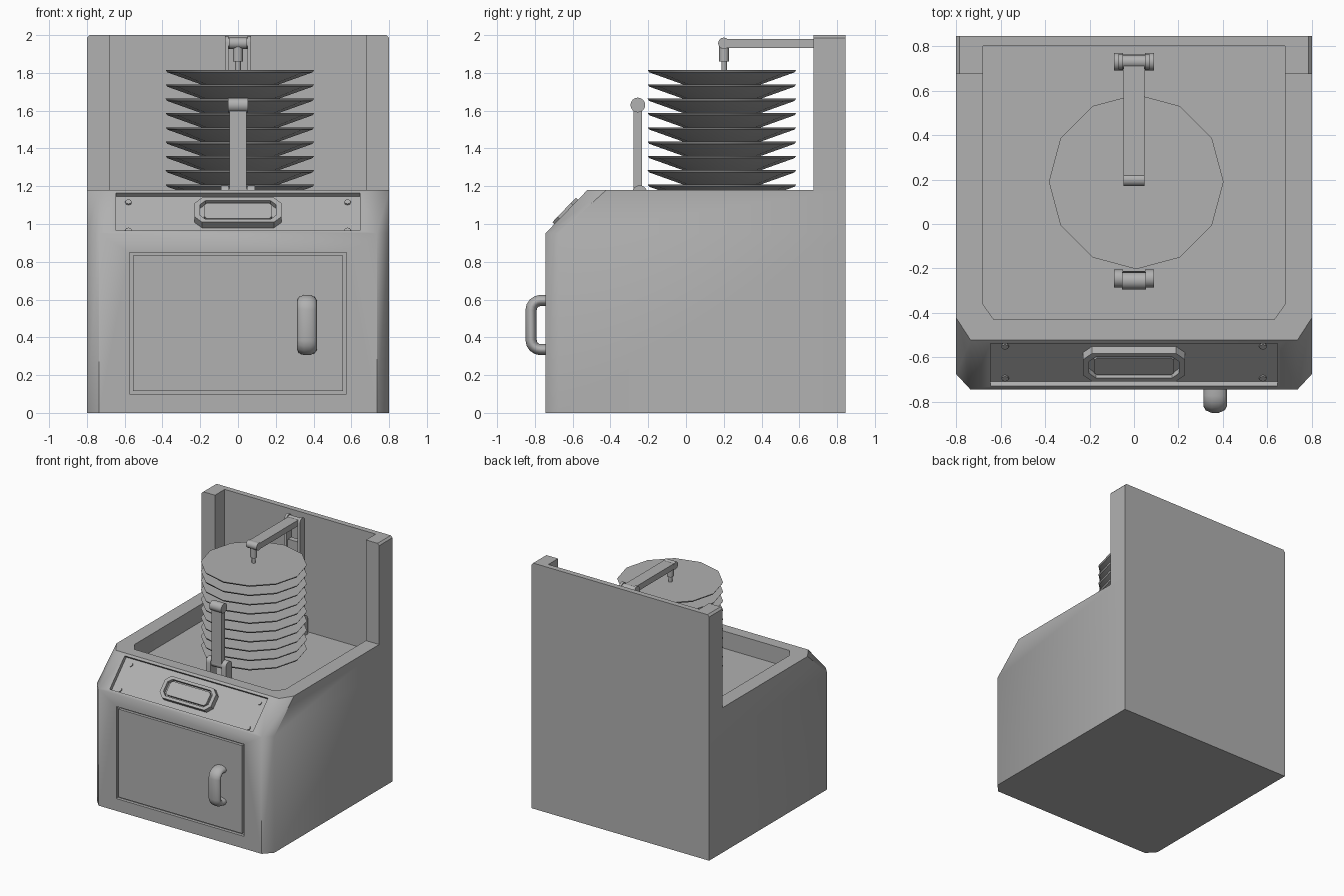
import bpy, bmesh, math
from mathutils import Matrix, Vector

if "Cube" in bpy.data.objects:
    bpy.data.objects.remove(bpy.data.objects["Cube"])

grey = bpy.data.materials.new("dark_grey")
grey.diffuse_color = (.44, .44, .44, 1)
grey.use_nodes = True
grey.node_tree.nodes["Principled BSDF"].inputs["Base Color"].default_value = grey.diffuse_color


def loft(name, rings, mat=Matrix()):
    """Closed solid through rings of equal point count."""
    bm = bmesh.new()
    vs = [[bm.verts.new(mat @ Vector(p)) for p in r] for r in rings]
    n = len(rings[0])
    for a, b in zip(vs, vs[1:]):
        for i in range(n):
            j = (i + 1) % n
            bm.faces.new((a[i], a[j], b[j], b[i]))
    bm.faces.new(vs[0][::-1])
    bm.faces.new(vs[-1])
    bmesh.ops.recalc_face_normals(bm, faces=bm.faces)
    me = bpy.data.meshes.new(name)
    bm.to_mesh(me)
    bm.free()
    me.materials.append(grey)
    ob = bpy.data.objects.new(name, me)
    bpy.context.collection.objects.link(ob)
    return ob


def prism(name, pts, z0, z1, mat=Matrix()):
    return loft(name, [[(x, y, z) for x, y in pts] for z in (z0, z1)], mat)


def box(name, x0, x1, y0, y1, z0, z1, mat=Matrix()):
    return prism(name, [(x0, y0), (x1, y0), (x1, y1), (x0, y1)], z0, z1, mat)


def octagon(a, b, c):
    return [(a, -b + c), (a, b - c), (a - c, b), (-a + c, b),
            (-a, b - c), (-a, -b + c), (-a + c, -b), (a - c, -b)]


def circle(r, n, cx=0, cy=0):
    return [(cx + r * math.cos(2 * math.pi * i / n),
             cy + r * math.sin(2 * math.pi * i / n)) for i in range(n)]


def smooth(ob, deg=35):
    bpy.ops.object.select_all(action='DESELECT')
    ob.select_set(True)
    bpy.context.view_layer.objects.active = ob
    bpy.ops.object.shade_smooth_by_angle(angle=math.radians(deg))


def cut(ob, cutter):
    m = ob.modifiers.new("cut", 'BOOLEAN')
    m.operation, m.solver, m.object = 'DIFFERENCE', 'EXACT', cutter
    cutter.hide_render = True
    bpy.context.view_layer.objects.active = ob
    bpy.ops.object.modifier_apply(modifier=m.name)


# local xy -> world yz, extruded along x;  local xy -> world xz, extruded along y
YZ = Matrix(((0, 0, 1, 0), (1, 0, 0, 0), (0, 1, 0, 0), (0, 0, 0, 1)))
XZ = Matrix(((1, 0, 0, 0), (0, 0, 1, 0), (0, 1, 0, 0), (0, 0, 0, 1)))
# frame of the sloping control face
SLOPE = Matrix.Translation((0, -0.635, 1.065)) @ Matrix.Rotation(math.atan2(0.23, 0.22), 4, 'X')
FLOOR = 1.04


# body with chamfered corners and sloping front
def outline(z, yf, c):
    return [(-.8, .845, z), (-.8, yf + c, z), (-.735, yf, z),
            (.735, yf, z), (.8, yf + c, z), (.8, .845, z)]


body = loft("body", [outline(0, -.745, .07), outline(.95, -.745, .07), outline(1.18, -.522, .1)])

# back wall with side pillars
back_wall = prism("back_wall", [(-.8, 1.18), (.8, 1.18), (.8, 1.985), (.785, 2), (-.785, 2), (-.8, 1.985)],
                  .675, .845, XZ)

# basin, door and control panel recesses
basin = prism("basin_cutter", [(-.68, .8), (-.68, -.36), (-.63, -.43), (.63, -.43), (.68, -.36), (.68, .8)],
              FLOOR, 2.3)
door_gap = box("door_cutter", -.575, .575, -.9, -.72, .1, .85)
panel_gap = box("panel_cutter", -.645, .645, -.137, .14, -.03, .1, SLOPE)
for c in (basin, door_gap, panel_gap):
    cut(body, c)
cut(back_wall, basin)
for c in (basin, door_gap, panel_gap):
    bpy.data.objects.remove(c)
smooth(body, 45)

# door and handle
box("door", -.557, .557, -.743, -.715, .117, .833)
cu = bpy.data.curves.new("door_handle", 'CURVE')
cu.dimensions, cu.bevel_depth, cu.bevel_resolution = '3D', .031, 3
cu.materials.append(grey)
path = [(-.72, .335)]
for cz, a0 in ((.385, 270), (.545, 180)):
    for k in range(5):
        a = math.radians(a0 - 22.5 * k)
        path.append((-.77 + .05 * math.cos(a), cz + .05 * math.sin(a)))
path.append((-.72, .595))
sp = cu.splines.new('POLY')
sp.points.add(len(path) - 1)
for p, (y, z) in zip(sp.points, path):
    p.co = (0, y, z, 1)
handle = bpy.data.objects.new("door_handle", cu)
bpy.context.collection.objects.link(handle)
handle.location.x, handle.scale.x = .365, 1.7

# control panel: raised frame, display block and screws
frame = prism("display_frame", octagon(.23, .09, .04), -.035, .014, SLOPE)
hole = prism("frame_cutter", octagon(.202, .068, .03), -.015, .1, SLOPE)
cut(frame, hole)
bpy.data.objects.remove(hole)
prism("display", octagon(.18, .056, .015), -.02, .008, SLOPE)
for sx in (-1, 1):
    for v in (-.112, .095):
        prism("panel_screw", circle(.017, 8, sx * .58, v), -.035, -.022, SLOPE)

# stack of tapered plates
for i in range(10):
    z = 1.815 - i * .0757
    rings = [[(x, y, h) for x, y in circle(r, 12, .01, .19)]
             for r, h in ((.2, z - .078), (.385, z - .012), (.393, z))]
    smooth(loft("plate", rings))


# upright lug profile in yz with a rounded top
def lug(cy, cz, r, bottom):
    arc = [(cy + r * math.cos(a), cz + r * math.sin(a))
           for a in (math.pi * k / 8 for k in range(9))]
    return [(cy + r, bottom)] + arc + [(cy - r, bottom)]


# floor brackets shared by both arms
for y in (-.245, .73):
    smooth(prism("floor_pivot", circle(.033, 16, y, 1.165), -.06, .06, YZ))
    for x0, x1 in ((-.09, -.05), (.05, .09)):
        smooth(prism("floor_bracket", lug(y, 1.165, .04, FLOOR - .02), x0, x1, YZ))

# front upright arm with its end roller
box("front_arm", -.045, .045, -.277, -.233, 1.16, 1.63)
smooth(prism("front_roller", circle(.039, 16, -.255, 1.63), -.053, .053, YZ))

# rear forked mast behind the stack
box("rear_mast", -.045, .045, .708, .752, 1.16, 1.8)
for x0, x1 in ((-.07, -.05), (.05, .07)):
    smooth(prism("mast_fork", lug(.73, 1.96, .035, 1.17), x0, x1, YZ))
box("fork_bridge", -.055, .055, .708, .752, 1.74, 1.79)

# upper arm reaching over the stack, with nozzle
box("upper_arm", -.047, .047, .2, .74, 1.932, 1.98)
smooth(prism("upper_roller", circle(.03, 16, .2, 1.957), -.048, .048, YZ))
smooth(prism("upper_pivot", circle(.03, 16, .73, 1.957), -.06, .06, YZ))
smooth(prism("nozzle_body", circle(.026, 12, 0, .202), 1.86, 1.95))
smooth(prism("nozzle_tip", circle(.015, 12, 0, .202), 1.81, 1.87))
